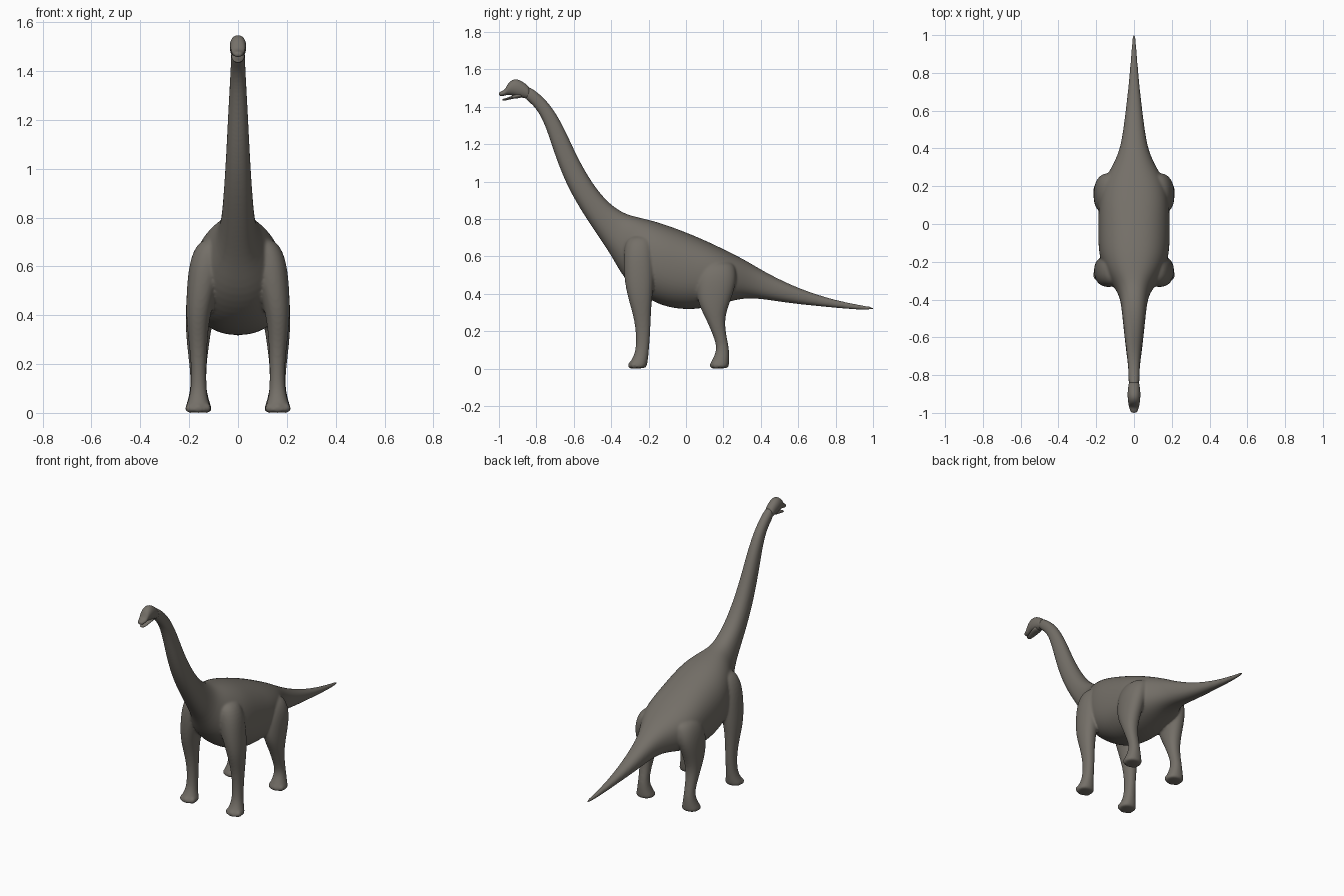
import bpy, bmesh, math
from mathutils import Vector, Matrix

skin = bpy.data.materials.new("grey_brown_skin")
skin.diffuse_color = (0.175, 0.16, 0.138, 1)


def loft(bm, rings, power=2.2, n=24):
    """Skin a tube through rings of (centre, half axis a, half axis b)."""
    loops = []
    for c, a, b in rings:
        loop = []
        for i in range(n):
            t = 2 * math.pi * i / n
            co, si = math.cos(t), math.sin(t)
            ca = math.copysign(abs(co) ** (2 / power), co)
            sb = math.copysign(abs(si) ** (2 / power), si)
            loop.append(bm.verts.new(c + a * ca + b * sb))
        loops.append(loop)
    for l0, l1 in zip(loops, loops[1:]):
        for i in range(n):
            j = (i + 1) % n
            bm.faces.new((l0[i], l0[j], l1[j], l1[i]))
    bm.faces.new(loops[0])
    bm.faces.new(loops[-1])


def spine_rings(rows):
    """Rows: top y, top z, bottom y, bottom z, half width."""
    out = []
    for ty, tz, by, bz, w in rows:
        top, bot = Vector((0, ty, tz)), Vector((0, by, bz))
        out.append(((top + bot) / 2, Vector((w, 0, 0)), (top - bot) / 2))
    return out


def leg_rings(rows, side):
    """Rows: z, front y, back y, inner x, outer x."""
    return [(Vector((side * (x0 + x1) / 2, (y0 + y1) / 2, z)),
             Vector(((x1 - x0) / 2, 0, 0)), Vector((0, (y1 - y0) / 2, 0)))
            for z, y0, y1, x0, x1 in rows]


def finish(name, bm, levels):
    bmesh.ops.recalc_face_normals(bm, faces=bm.faces)
    for f in bm.faces:
        f.smooth = True
    me = bpy.data.meshes.new(name)
    bm.to_mesh(me)
    bm.free()
    me.materials.append(skin)
    ob = bpy.data.objects.new(name, me)
    bpy.context.collection.objects.link(ob)
    sub = ob.modifiers.new("round", 'SUBSURF')
    sub.levels = sub.render_levels = levels
    return ob


# neck, trunk and tail, from the nape to the tail tip
spine = [
    (-0.86, 1.525, -0.87, 1.447, 0.030), (-0.785, 1.473, -0.822, 1.415, 0.029),
    (-0.715, 1.40, -0.777, 1.355, 0.032), (-0.652, 1.29, -0.738, 1.26, 0.038),
    (-0.59, 1.15, -0.694, 1.12, 0.045), (-0.52, 1.02, -0.637, 0.98, 0.052),
    (-0.44, 0.91, -0.57, 0.86, 0.060), (-0.36, 0.845, -0.485, 0.73, 0.068),
    (-0.30, 0.82, -0.395, 0.60, 0.085), (-0.24, 0.807, -0.335, 0.48, 0.140),
    (-0.15, 0.785, -0.22, 0.377, 0.185), (-0.05, 0.75, -0.10, 0.323, 0.192),
    (0.05, 0.71, 0.03, 0.313, 0.190), (0.14, 0.67, 0.12, 0.328, 0.187),
    (0.23, 0.625, 0.22, 0.355, 0.165), (0.31, 0.585, 0.30, 0.375, 0.115),
    (0.40, 0.53, 0.38, 0.376, 0.076), (0.50, 0.477, 0.48, 0.361, 0.058),
    (0.60, 0.432, 0.59, 0.346, 0.045), (0.70, 0.396, 0.69, 0.336, 0.033),
    (0.80, 0.367, 0.80, 0.325, 0.023), (0.90, 0.346, 0.90, 0.316, 0.015),
    (0.97, 0.334, 0.97, 0.314, 0.010), (1.007, 0.329, 1.007, 0.317, 0.006),
]
front_leg = [
    (0.0, -0.312, -0.212, 0.108, 0.218), (0.02, -0.31, -0.208, 0.110, 0.216),
    (0.05, -0.288, -0.203, 0.122, 0.204), (0.10, -0.267, -0.198, 0.130, 0.192),
    (0.20, -0.267, -0.190, 0.130, 0.192), (0.30, -0.285, -0.188, 0.125, 0.203),
    (0.40, -0.318, -0.178, 0.115, 0.214), (0.52, -0.335, -0.165, 0.080, 0.210),
    (0.64, -0.335, -0.170, 0.050, 0.197), (0.72, -0.310, -0.180, 0.030, 0.150),
]
rear_leg = [
    (0.0, 0.125, 0.228, 0.105, 0.218), (0.02, 0.126, 0.230, 0.107, 0.217),
    (0.05, 0.142, 0.232, 0.118, 0.206), (0.10, 0.165, 0.231, 0.130, 0.195),
    (0.15, 0.155, 0.222, 0.130, 0.195), (0.20, 0.135, 0.212, 0.128, 0.200),
    (0.27, 0.105, 0.207, 0.120, 0.208), (0.35, 0.062, 0.232, 0.108, 0.215),
    (0.45, 0.050, 0.270, 0.090, 0.215), (0.53, 0.060, 0.270, 0.060, 0.200),
    (0.58, 0.090, 0.250, 0.040, 0.160),
]

bm = bmesh.new()
loft(bm, spine_rings(spine), 2.3)
for side in (-1, 1):
    for rows in (front_leg, rear_leg):
        loft(bm, leg_rings(rows, side))
        # three blunt toes on each foot
        z, y0, y1, x0, x1 = rows[0]
        for k in (-1, 0, 1):
            pos = Vector((side * (x0 + x1) / 2 + k * 0.034, y0 + 0.02 + 0.014 * abs(k), 0.019))
            bmesh.ops.create_uvsphere(bm, u_segments=12, v_segments=8, radius=0.02,
                                      matrix=Matrix.Translation(pos))
body = finish("body_legs_and_tail", bm, 2)

# fuse the lofted parts into one blended skin
rem = body.modifiers.new("fuse", 'REMESH')
rem.mode = 'VOXEL'
rem.voxel_size = 0.0065
rem.use_smooth_shade = True
sm = body.modifiers.new("blend", 'SMOOTH')
sm.factor = 0.5
sm.iterations = 8

# skull with domed forehead and upper snout
skull = [(-1.0, 1.477, 1.460, 0.013), (-0.988, 1.483, 1.456, 0.021),
         (-0.967, 1.491, 1.460, 0.027), (-0.953, 1.526, 1.464, 0.030),
         (-0.925, 1.550, 1.460, 0.034), (-0.893, 1.547, 1.450, 0.035),
         (-0.86, 1.526, 1.446, 0.031), (-0.83, 1.500, 1.435, 0.027)]
# open lower jaw
jaw = [(-0.982, 1.442, 1.433, 0.012), (-0.965, 1.446, 1.433, 0.018),
       (-0.94, 1.454, 1.440, 0.023), (-0.91, 1.470, 1.445, 0.028),
       (-0.87, 1.485, 1.447, 0.028)]
for name, rows in (("head", skull), ("lower_jaw", jaw)):
    bm = bmesh.new()
    loft(bm, spine_rings([(y, t, y, b, w) for y, t, b, w in rows]), 2.1, 16)
    finish(name, bm, 2)
